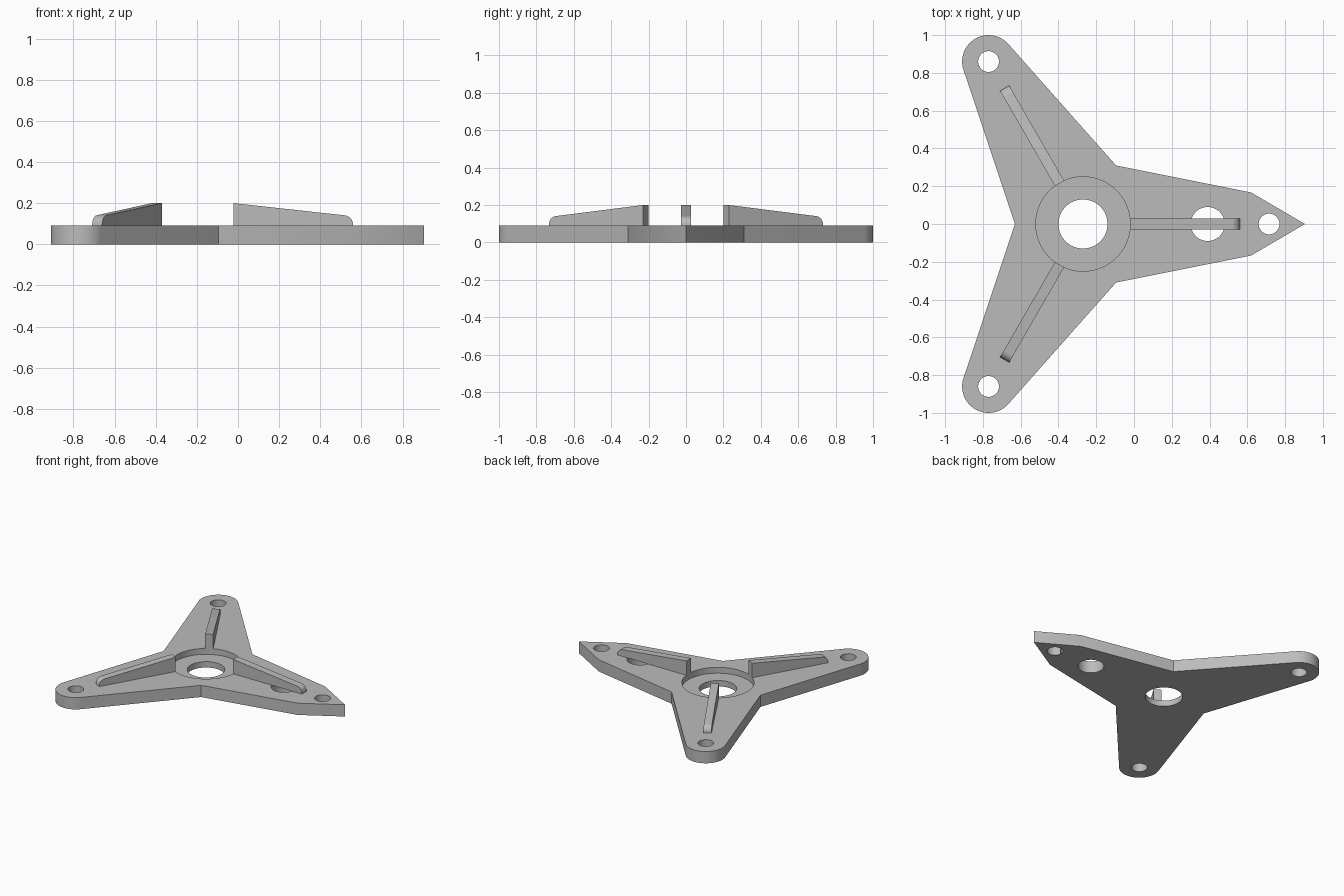
import bpy, bmesh, math
from mathutils import Matrix, Vector

if "Cube" in bpy.data.objects:
    bpy.data.objects.remove(bpy.data.objects["Cube"])

THICK = 0.09        # plate thickness
FLOOR = 0.045       # height of the recess floor
HUB = Vector((-0.27, 0, 0))
HUB_R = 0.25
EAR = Vector((-0.77, 0.86, 0))
EAR_R = 0.14

grey = bpy.data.materials.new("light_grey")
grey.use_nodes = True
colour = (0.5, 0.5, 0.5, 1)
grey.diffuse_color = colour
grey.node_tree.nodes["Principled BSDF"].inputs["Base Color"].default_value = colour


def prism(name, points, depth):
    """Closed outline pushed along depth into a solid."""
    bm = bmesh.new()
    face = bm.faces.new([bm.verts.new(p) for p in points])
    new = bmesh.ops.extrude_face_region(bm, geom=[face])["geom"]
    bmesh.ops.translate(bm, vec=depth, verts=[v for v in new if isinstance(v, bmesh.types.BMVert)])
    bmesh.ops.recalc_face_normals(bm, faces=bm.faces)
    mesh = bpy.data.meshes.new(name)
    bm.to_mesh(mesh)
    bm.free()
    mesh.materials.append(grey)
    obj = bpy.data.objects.new(name, mesh)
    bpy.context.collection.objects.link(obj)
    return obj


def arc(centre, radius, start, end, steps):
    angles = [math.radians(start + (end - start) * i / steps) for i in range(steps + 1)]
    return [(centre[0] + radius * math.cos(a), centre[1] + radius * math.sin(a)) for a in angles]


def drill(target, x, y, radius, bottom=-0.1):
    """Cut a round hole or pocket from above."""
    ring = arc((x, y), radius, 0, 360, 64)[:-1]
    cutter = prism("hole_cutter", [(px, py, bottom) for px, py in ring], (0, 0, 0.4))
    cutter.hide_render = True
    bpy.context.view_layer.objects.active = target
    mod = target.modifiers.new("hole", 'BOOLEAN')
    mod.operation = 'DIFFERENCE'
    mod.solver = 'EXACT'
    mod.object = cutter
    bpy.ops.object.modifier_apply(modifier=mod.name)
    bpy.data.objects.remove(cutter)


# Three-armed plate: upper half outline, then its mirror
upper = [(0.62, 0.167), (-0.095, 0.31)] + arc(EAR, EAR_R, 41.7, 198.5, 28)
outline = [(0.905, 0)] + upper + [(-0.63, 0)] + [(x, -y) for x, y in reversed(upper)]
plate = prism("plate", [(x, y, 0) for x, y in outline], (0, 0, THICK))

# Hub recess, hub bore, window under the long rib and mounting holes
drill(plate, HUB.x, 0, HUB_R, FLOOR)
drill(plate, HUB.x, 0, 0.13)
drill(plate, 0.39, 0, 0.09)
drill(plate, 0.715, 0, 0.055)
for side in (1, -1):
    drill(plate, EAR.x, EAR.y * side, 0.055)

# Tapered ribs with a rounded outer end, radiating from the recess
WIDTH = 0.056
profile = [(HUB_R - 0.002, THICK), (HUB_R - 0.002, 0.2)]
profile += arc((0.783, 0.094), 0.047, 84, 0, 8) + [(0.83, THICK)]
ribs = []
for name, angle in (("front_rib", -120), ("back_rib", 120), ("right_rib", 0)):
    rib = prism(name, [(r, -WIDTH / 2, z) for r, z in profile], (0, WIDTH, 0))
    rib.data.transform(Matrix.Translation(HUB) @ Matrix.Rotation(math.radians(angle), 4, 'Z'))
    ribs.append(rib)

# Smooth the round walls, keep hard edges
for obj in [plate] + ribs:
    bpy.ops.object.select_all(action='DESELECT')
    obj.select_set(True)
    bpy.context.view_layer.objects.active = obj
    bpy.ops.object.shade_smooth_by_angle(angle=math.radians(25))
